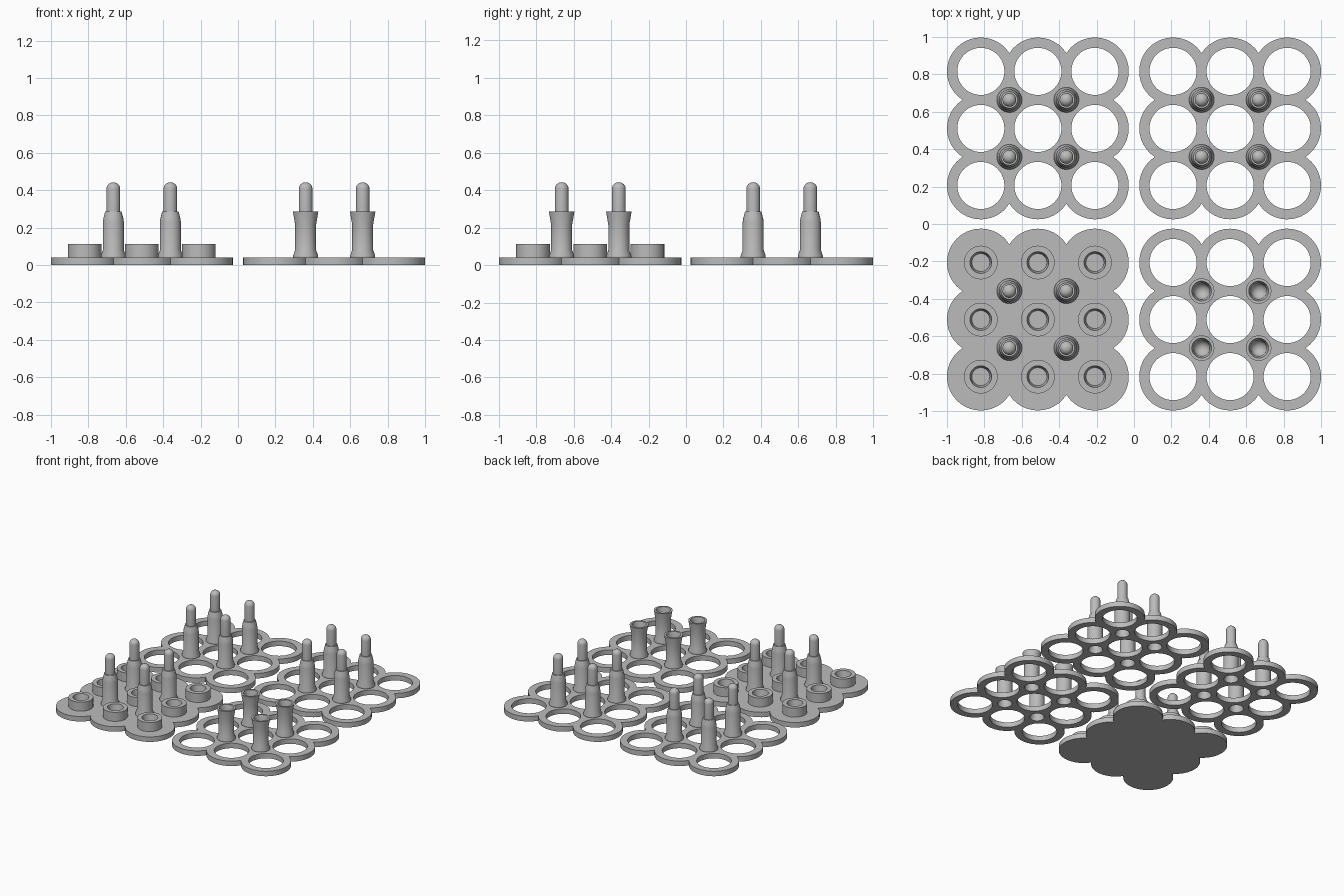
import bpy, bmesh
from math import sin, cos, pi, acos

cube = bpy.data.objects.get("Cube")
if cube:
    bpy.data.objects.remove(cube)

PITCH, R_OUT, R_HOLE, THICK = 0.305, 0.181, 0.126, 0.04
CX, CY = 0.514, 0.511
R_SOCKET = 0.053

grey = bpy.data.materials.new("plain_grey")
grey.use_nodes = True
colour = (0.5, 0.5, 0.5, 1)
grey.diffuse_color = colour
grey.node_tree.nodes["Principled BSDF"].inputs["Base Color"].default_value = colour


def finish(name, bm, location):
    """Weld, orient and smooth a part, then link it."""
    bmesh.ops.remove_doubles(bm, verts=bm.verts, dist=1e-5)
    bmesh.ops.recalc_face_normals(bm, faces=bm.faces)
    mesh = bpy.data.meshes.new(name)
    bm.to_mesh(mesh)
    bm.free()
    mesh.materials.append(grey)
    mesh.shade_smooth()
    mesh.set_sharp_from_angle(angle=pi / 6)
    obj = bpy.data.objects.new(name, mesh)
    obj.location = location
    bpy.context.collection.objects.link(obj)
    return obj


def arc(cx, cy, r, a, b, n):
    return [(cx + r * cos(a + (b - a) * i / n), cy + r * sin(a + (b - a) * i / n))
            for i in range(n + 1)]


def circle(cx, cy, r, n=48):
    return arc(cx, cy, r, 0, 2 * pi, n)[:-1]


def scalloped_outline():
    """Outer edge of a three by three block of overlapping discs."""
    a = acos(PITCH / 2 / R_OUT)
    quarter = (arc(PITCH, PITCH, R_OUT, a - pi / 2, pi - a, 30)[:-1]
               + arc(0, PITCH, R_OUT, a, pi - a, 12)[:-1])
    points = []
    for k in range(4):
        c, s = cos(k * pi / 2), sin(k * pi / 2)
        points += [(x * c - y * s, x * s + y * c) for x, y in quarter]
    return points


def plate(name, loops, location):
    """Flat slab from an outline and its holes."""
    curve = bpy.data.curves.new(name, "CURVE")
    curve.dimensions = "2D"
    curve.fill_mode = "BOTH"
    curve.extrude = THICK / 2
    for loop in loops:
        spline = curve.splines.new("POLY")
        spline.points.add(len(loop) - 1)
        for p, (x, y) in zip(spline.points, loop):
            p.co = (x, y, 0, 1)
        spline.use_cyclic_u = True
    helper = bpy.data.objects.new(name + "_outline", curve)
    bpy.context.collection.objects.link(helper)
    graph = bpy.context.evaluated_depsgraph_get()
    flat = bpy.data.meshes.new_from_object(helper.evaluated_get(graph))
    bm = bmesh.new()
    bm.from_mesh(flat)
    bpy.data.objects.remove(helper)
    bpy.data.curves.remove(curve)
    bpy.data.meshes.remove(flat)
    finish(name, bm, (location[0], location[1], THICK / 2))


def lathe(name, profile, location, steps=40):
    bm = bmesh.new()
    verts = [bm.verts.new((r, 0, z)) for r, z in profile]
    edges = [bm.edges.new(pair) for pair in zip(verts, verts[1:])]
    bmesh.ops.spin(bm, geom=verts + edges, cent=(0, 0, 0), axis=(0, 0, 1),
                   angle=2 * pi, steps=steps, use_duplicate=False)
    return finish(name, bm, (location[0], location[1], 0))


def dome(r, z, height, n=6):
    """Quarter ellipse from the rim at z to the axis."""
    return [(r * cos(i * pi / 2 / n) if i < n else 0, z + height * sin(i * pi / 2 / n))
            for i in range(n + 1)]


# Turned profiles shared by the posts
socket = [(0, 0.165), (0.04, 0.165), (0.042, 0.05), (R_SOCKET, 0)]
foot = [(0.067, THICK), (0.067, 0.05), (0.056, 0.08)]
pin_top = [(0.056, 0.23), (0.053, 0.25), (0.044, 0.285), (0.0365, 0.285)] + dome(0.0365, 0.408, 0.034)
cup_top = [(0.056, 0.215), (0.068, 0.285), (R_SOCKET, 0.285), (0.043, 0.245)] + dome(0.043, 0.24, -0.04)
boss = [(0.09, 0.03), (0.09, 0.112), (0.058, 0.112), (0.048, 0.06), (0, 0.06)]

cells = [(i * PITCH, j * PITCH) for i in (-1, 0, 1) for j in (-1, 0, 1)]
posts = [(i * PITCH / 2, j * PITCH / 2) for i in (-1, 1) for j in (-1, 1)]


def tray(name, cx, cy, top, solid=False):
    """One plate with its four posts."""
    loops = [scalloped_outline()]
    if not solid:
        loops += [circle(x, y, R_HOLE) for x, y in cells]
        loops += [circle(x, y, R_SOCKET, 40) for x, y in posts]
    plate(name + "_plate", loops, (cx, cy))
    start = [(0, 0.02)] if solid else socket
    for x, y in posts:
        lathe(name + "_post", start + foot + top, (cx + x, cy + y))
    if solid:
        for x, y in cells:
            lathe(name + "_boss", boss, (cx + x, cy + y))


tray("base", -CX, -CY, pin_top, solid=True)
tray("top_ring", CX, -CY, cup_top)
tray("back_right_ring", -CX, CY, pin_top)
tray("back_left_ring", CX, CY, pin_top)
